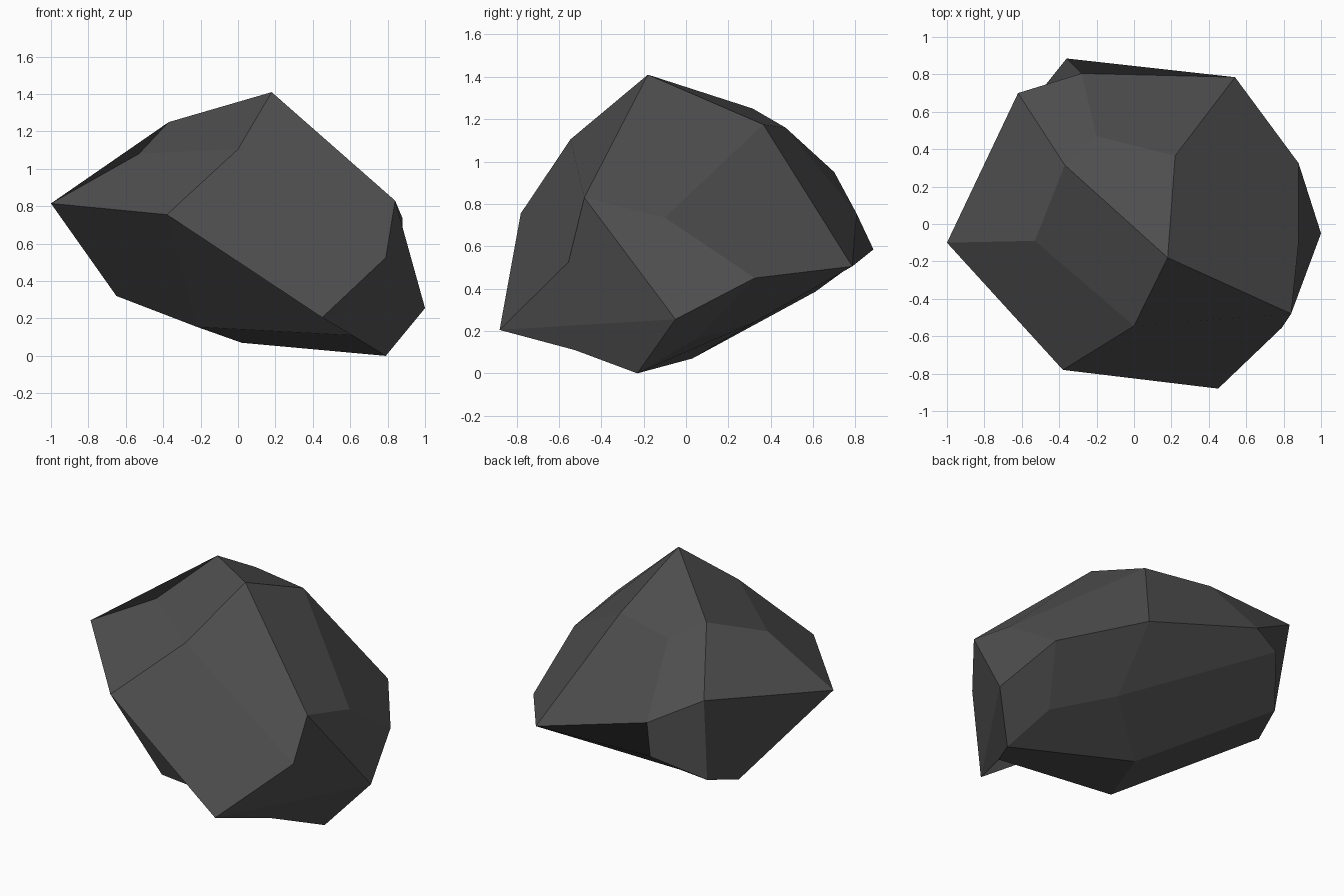
import bpy, bmesh

if "Cube" in bpy.data.objects:
    bpy.data.objects.remove(bpy.data.objects["Cube"])

# Rock: a cube subdivided once, each grid point pulled to a hewn position.
# Each layer is a 3 x 3 grid: rows run front to back, columns left to right.
layers = {
    1: [[(-.53, -.09, 1.08), (0, -.545, 1.105), (.79, -.555, .525)],
        [(-.37, .315, 1.25), (.18, -.18, 1.41), (.84, -.48, .83)],
        [(-.20, .47, 1.16), (.22, .365, 1.175), (.88, -.10, .735)]],
    0: [[(-1, -.10, .815), (-.38, -.78, .755), (.45, -.88, .205)],
        [(-.62, .70, .95), None, (1, -.05, .255)],
        [(-.28, .805, .755), (.54, .785, .505), (.88, .325, .45)]],
    -1: [[(-.65, .38, .32), (-.22, -.475, .155), (.61, -.525, .11)],
         [(-.58, .61, .385), (.02, .03, .07), (.79, -.23, 0)],
         [(-.36, .885, .585), (.40, .33, .245), (.70, .05, .165)]],
}

bm = bmesh.new()
bmesh.ops.create_cube(bm, size=2)
bmesh.ops.subdivide_edges(bm, edges=bm.edges[:], cuts=1, use_grid_fill=True)
for v in bm.verts:
    i, j, k = (round(c) for c in v.co)
    v.co = layers[k][j + 1][i + 1]
bmesh.ops.recalc_face_normals(bm, faces=bm.faces[:])

mesh = bpy.data.meshes.new("rock")
bm.to_mesh(mesh)
bm.free()
rock = bpy.data.objects.new("rock", mesh)
bpy.context.collection.objects.link(rock)

# One dark stone colour
stone = bpy.data.materials.new("dark_grey_stone")
stone.diffuse_color = (.08, .08, .08, 1)
stone.use_nodes = True
stone.node_tree.nodes["Principled BSDF"].inputs["Base Color"].default_value = stone.diffuse_color
mesh.materials.append(stone)
